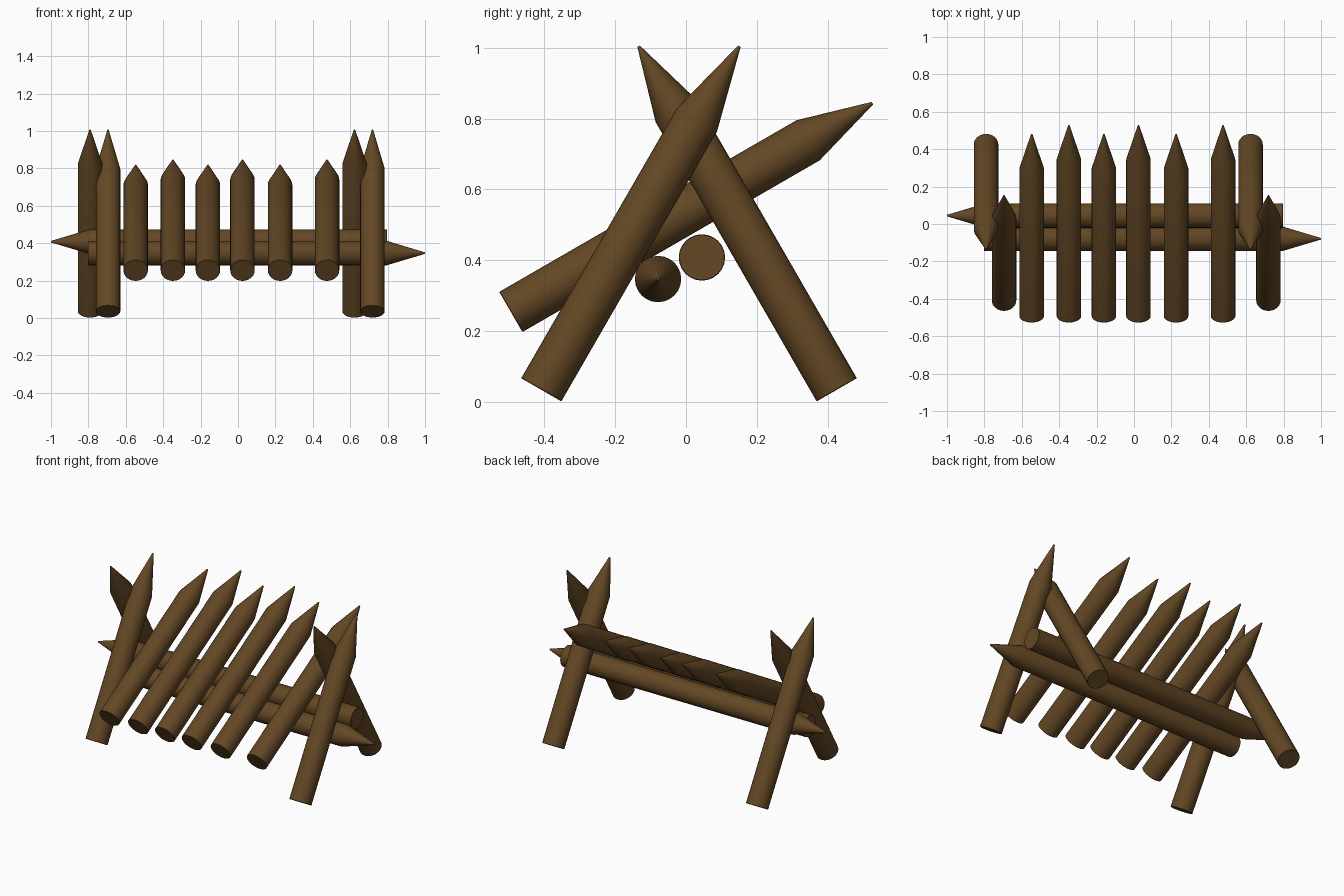
import bpy, bmesh, math
from mathutils import Vector

if "Cube" in bpy.data.objects:
    bpy.data.objects.remove(bpy.data.objects["Cube"])

wood = bpy.data.materials.new("brown wood")
wood.diffuse_color = (0.125, 0.063, 0.018, 1)
wood.use_nodes = True
wood.node_tree.nodes["Principled BSDF"].inputs["Base Color"].default_value = wood.diffuse_color

R, SIDES = 0.0655, 24


def stake(name, base, tip, point):
    """Round log from base to tip, sharpened over the last 'point' units."""
    base, tip = Vector(base), Vector(tip)
    axis = tip - base
    length = axis.length
    bm = bmesh.new()
    profile = [(R - 0.002, 0), (R, 0.002), (R, length - point), (0.004, length)]
    rings = []
    for r, z in profile:
        rings.append([bm.verts.new((r * math.cos(2 * math.pi * i / SIDES),
                                    r * math.sin(2 * math.pi * i / SIDES), z))
                      for i in range(SIDES)])
    for a, b in zip(rings, rings[1:]):
        for i in range(SIDES):
            j = (i + 1) % SIDES
            bm.faces.new((a[i], a[j], b[j], b[i]))
    bm.faces.new(rings[0][::-1])
    bm.faces.new(rings[-1])
    rot = axis.to_track_quat('Z', 'Y')
    for v in bm.verts:
        v.co = rot @ v.co + base
    me = bpy.data.meshes.new(name)
    bm.to_mesh(me)
    bm.free()
    me.materials.append(wood)
    ob = bpy.data.objects.new(name, me)
    bpy.context.collection.objects.link(ob)
    bpy.ops.object.select_all(action='DESELECT')
    ob.select_set(True)
    bpy.context.view_layer.objects.active = ob
    bpy.ops.object.shade_smooth_by_angle(angle=math.radians(30))


# Crossed legs at both ends
for side, xf, xb in (("left", -0.695, -0.791), ("right", 0.719, 0.623)):
    stake(side + "_front_leg", (xf, -0.409, 0.034), (xf, 0.151, 1.005), 0.24)
    stake(side + "_back_leg", (xb, 0.426, 0.034), (xb, -0.134, 1.005), 0.21)

# Two horizontal rails pointing opposite ways
stake("front_rail", (-0.803, -0.079, 0.347), (1.0, -0.079, 0.347), 0.206)
stake("back_rail", (0.797, 0.045, 0.408), (-1.0, 0.045, 0.408), 0.206)

# Slanted spikes, alternating short and long
for i, x in enumerate((-0.547, -0.348, -0.161, 0.024, 0.225, 0.476)):
    length = 1.18 if i % 2 else 1.125
    tip = (x, -0.495 + length * math.cos(math.pi / 6), 0.254 + length * 0.5)
    stake("spike_%d" % (i + 1), (x, -0.495, 0.254), tip, 0.21)
